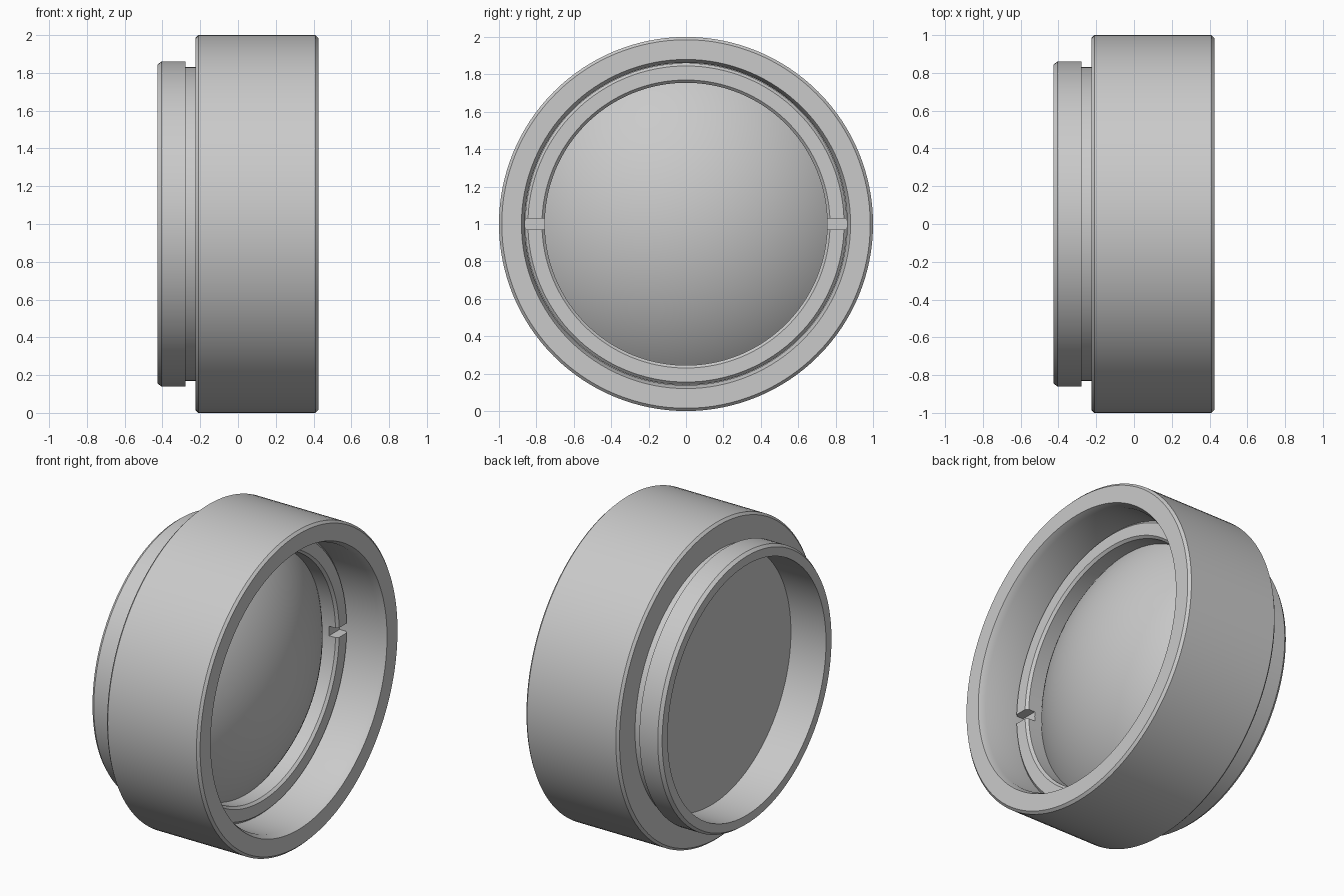
import bpy, bmesh, math
from mathutils import Matrix, Vector

cube = bpy.data.objects.get("Cube")
if cube:
    bpy.data.objects.remove(cube, do_unlink=True)

GREY = (0.59, 0.59, 0.59, 1)
mat = bpy.data.materials.new("satin grey")
mat.use_nodes = True
mat.diffuse_color = GREY
mat.node_tree.nodes["Principled BSDF"].inputs["Base Color"].default_value = GREY

SEGMENTS = 128


def revolve(name, profile, closed=True):
    """Spin an (x, radius) profile around the horizontal axis at z = 1."""
    bm = bmesh.new()
    verts = [bm.verts.new((x, 0, r)) for x, r in profile]
    pairs = list(zip(verts, verts[1:]))
    if closed:
        pairs.append((verts[-1], verts[0]))
    edges = [bm.edges.new(p) for p in pairs]
    bmesh.ops.spin(bm, geom=verts + edges, cent=(0, 0, 0), axis=(1, 0, 0),
                   angle=math.tau, steps=SEGMENTS, use_duplicate=False)
    bmesh.ops.remove_doubles(bm, verts=bm.verts, dist=0.0001)
    bmesh.ops.recalc_face_normals(bm, faces=bm.faces)
    mesh = bpy.data.meshes.new(name)
    bm.to_mesh(mesh)
    bm.free()
    mesh.materials.append(mat)
    obj = bpy.data.objects.new(name, mesh)
    obj.location.z = 1
    bpy.context.collection.objects.link(obj)
    return obj


def smooth(obj):
    bpy.ops.object.select_all(action='DESELECT')
    obj.select_set(True)
    bpy.context.view_layer.objects.active = obj
    bpy.ops.object.shade_smooth_by_angle(angle=math.radians(25))


# Housing: chamfered barrel, relief groove, rear collar and stepped bore
SEAT = 0.03
housing = revolve("housing", [
    (0.425, 0.88), (0.425, 0.985), (0.41, 1.0), (-0.21, 1.0), (-0.225, 0.985),
    (-0.225, 0.83), (-0.277, 0.83), (-0.277, 0.86), (-0.405, 0.86), (-0.425, 0.845),
    (-0.425, 0.79), (SEAT, 0.79), (SEAT, 0.862), (0.385, 0.862)])

# Lens: flat rear, domed front
edge_r, dome_r = 0.79, 1.2
half = math.asin(edge_r / dome_r)
centre_x = SEAT - dome_r * math.cos(half)
dome = [(centre_x + dome_r * math.cos(half * i / 24),
         dome_r * math.sin(half * i / 24)) for i in range(25)]
lens = revolve("lens", dome + [(-0.18, edge_r), (-0.18, 0)], closed=False)

# Retaining ring with chamfered edges
ring = revolve("retaining_ring", [
    (0.168, 0.77), (0.168, 0.845), (0.153, 0.86), (SEAT, 0.86),
    (SEAT, 0.755), (0.153, 0.755)])

# Two spanner slots across the ring
bm = bmesh.new()
for side in (-1, 1):
    bmesh.ops.create_cube(bm, size=1, matrix=Matrix.Translation(Vector((0.168, side * 0.81, 0)))
                          @ Matrix.Diagonal((0.12, 0.16, 0.06, 1)))
mesh = bpy.data.meshes.new("slot_cutter")
bm.to_mesh(mesh)
bm.free()
mesh.materials.append(mat)
cutter = bpy.data.objects.new("slot_cutter", mesh)
cutter.location.z = 1
bpy.context.collection.objects.link(cutter)
cut = ring.modifiers.new("slots", 'BOOLEAN')
cut.operation = 'DIFFERENCE'
cut.solver = 'EXACT'
cut.object = cutter
bpy.ops.object.select_all(action='DESELECT')
bpy.context.view_layer.objects.active = ring
ring.select_set(True)
bpy.ops.object.modifier_apply(modifier=cut.name)
bpy.data.objects.remove(cutter, do_unlink=True)

for part in (housing, lens, ring):
    smooth(part)
